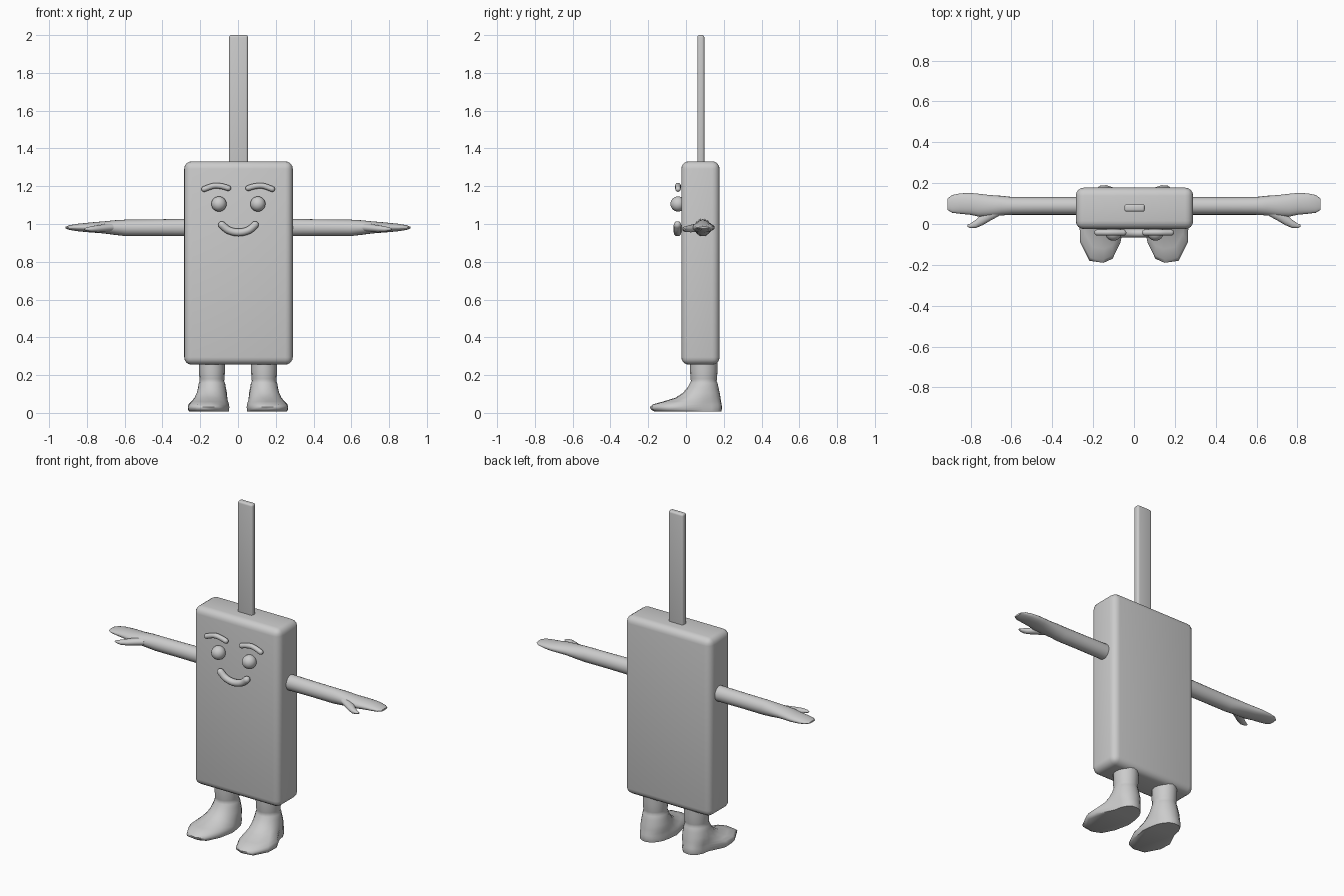
import bpy, bmesh, math
from mathutils import Vector

if "Cube" in bpy.data.objects:
    bpy.data.objects.remove(bpy.data.objects["Cube"])

grey = bpy.data.materials.new("plain grey")
grey.diffuse_color = (0.6, 0.6, 0.6, 1)
grey.use_nodes = True
grey.node_tree.nodes["Principled BSDF"].inputs["Base Color"].default_value = grey.diffuse_color


def finish(ob, angle=40):
    ob.data.materials.append(grey)
    bpy.ops.object.select_all(action='DESELECT')
    ob.select_set(True)
    bpy.context.view_layer.objects.active = ob
    bpy.ops.object.shade_smooth_by_angle(angle=math.radians(angle))
    return ob


def loft(name, rings):
    """Skin a list of equal-length point rings and cap both ends."""
    bm = bmesh.new()
    loops = [[bm.verts.new(p) for p in r] for r in rings]
    n = len(loops[0])
    for a, b in zip(loops, loops[1:]):
        for i in range(n):
            bm.faces.new((a[i], a[(i + 1) % n], b[(i + 1) % n], b[i]))
    bm.faces.new(loops[0])
    bm.faces.new(loops[-1])
    bmesh.ops.recalc_face_normals(bm, faces=bm.faces)
    me = bpy.data.meshes.new(name)
    bm.to_mesh(me)
    bm.free()
    ob = bpy.data.objects.new(name, me)
    bpy.context.collection.objects.link(ob)
    return finish(ob, 60)


def rounded_box(name, lo, hi, radius):
    lo, hi = Vector(lo), Vector(hi)
    bpy.ops.mesh.primitive_cube_add(size=1, location=(lo + hi) / 2)
    ob = bpy.context.object
    ob.name = name
    ob.scale = hi - lo
    bpy.ops.object.transform_apply(location=False, rotation=False, scale=True)
    mod = ob.modifiers.new("round edges", 'BEVEL')
    mod.width, mod.segments = radius, 4
    bpy.ops.object.modifier_apply(modifier=mod.name)
    return finish(ob)


def tube(name, pts, radius):
    """Round-ended bar that follows a smooth path."""
    path = []
    for i in range(len(pts) - 1):
        p0, p1 = Vector(pts[max(i - 1, 0)]), Vector(pts[i])
        p2, p3 = Vector(pts[i + 1]), Vector(pts[min(i + 2, len(pts) - 1)])
        for k in range(6):
            t = k / 6
            path.append(0.5 * (2 * p1 + (p2 - p0) * t + (2 * p0 - 5 * p1 + 4 * p2 - p3) * t * t
                               + (3 * p1 - p0 - 3 * p2 + p3) * t ** 3))
    path.append(Vector(pts[-1]))
    rings = []

    def ring(c, d, r):
        side = Vector((0, 1, 0))
        up = d.cross(side)
        rings.append([c + r * (math.cos(a) * side + math.sin(a) * up)
                      for a in (math.tau * k / 12 for k in range(12))])

    d0 = (path[1] - path[0]).normalized()
    d1 = (path[-1] - path[-2]).normalized()
    caps = [math.radians(a) for a in (80, 55, 28)]
    for a in caps:
        ring(path[0] - d0 * radius * math.sin(a), d0, radius * math.cos(a))
    for i, p in enumerate(path):
        d = (path[min(i + 1, len(path) - 1)] - path[max(i - 1, 0)]).normalized()
        ring(p, d, radius)
    for a in reversed(caps):
        ring(path[-1] + d1 * radius * math.sin(a), d1, radius * math.cos(a))
    return loft(name, rings)


# Slab body and the stick on top
rounded_box("body", (-0.285, -0.025, 0.255), (0.29, 0.178, 1.332), 0.04)
rounded_box("stick", (-0.047, 0.06, 1.28), (0.053, 0.097, 2.0), 0.012)

# Mouth
tube("mouth", [(-0.085, -0.045, 0.995), (-0.05, -0.045, 0.967), (0.003, -0.045, 0.955),
               (0.056, -0.045, 0.967), (0.09, -0.045, 0.995)], 0.02)

# Arm stations: x, y min, y max, z min, z max
ARM = [(0.26, 0.045, 0.132, 0.935, 1.028), (0.45, 0.045, 0.132, 0.937, 1.024),
       (0.595, 0.045, 0.132, 0.936, 1.023), (0.65, 0.042, 0.138, 0.942, 1.02),
       (0.71, 0.036, 0.142, 0.95, 1.014), (0.76, 0.036, 0.148, 0.954, 1.01),
       (0.80, 0.045, 0.152, 0.957, 1.006), (0.85, 0.05, 0.15, 0.962, 1.001),
       (0.89, 0.055, 0.142, 0.968, 0.994), (0.912, 0.068, 0.125, 0.976, 0.986)]
THUMB = [(0.66, 0.04, 0.10, 0.96, 1.005), (0.70, 0.018, 0.08, 0.958, 1.0),
         (0.74, -0.005, 0.055, 0.956, 0.994), (0.775, -0.02, 0.02, 0.958, 0.988),
         (0.80, -0.02, 0.003, 0.964, 0.982), (0.815, -0.014, -0.004, 0.969, 0.976)]
# Shoe outline seen from above, starting at the outer side and going to the back
SOLE = [(0.215, 0.09), (0.207, 0.135), (0.19, 0.17), (0.165, 0.188), (0.135, 0.19),
        (0.105, 0.18), (0.083, 0.155), (0.066, 0.125), (0.055, 0.08), (0.046, 0.01),
        (0.066, -0.09), (0.105, -0.17), (0.15, -0.19), (0.218, -0.18), (0.264, -0.09),
        (0.266, -0.01)]
# Leg and shoe levels: z, blend from leg to sole, leg radius
LEG = [(0.008, 0.9, 0.07), (0.018, 0.98, 0.07), (0.032, 1.0, 0.07), (0.046, 0.92, 0.075),
       (0.06, 0.66, 0.082), (0.08, 0.33, 0.085), (0.105, 0.14, 0.083), (0.135, 0.04, 0.077),
       (0.158, 0, 0.073), (0.168, 0, 0.068), (0.18, 0, 0.07), (0.23, 0, 0.073), (0.30, 0, 0.073)]


def oval_rings(stations, s):
    return [[(s * x, (y0 + y1) / 2 + (y1 - y0) / 2 * math.cos(a),
              (z0 + z1) / 2 + (z1 - z0) / 2 * math.sin(a))
             for a in (math.tau * k / 20 for k in range(20))]
            for x, y0, y1, z0, z1 in stations]


for s, side in ((-1, "left"), (1, "right")):
    # Arm with a flat mitten hand and thumb
    loft(side + "_arm", oval_rings(ARM, s))
    loft(side + "_thumb", oval_rings(THUMB, s))

    # Leg running into a pointed shoe
    rings = []
    for z, t, r in LEG:
        ring = []
        for k, (sx, sy) in enumerate(SOLE):
            a = math.tau * k / len(SOLE)
            x, y = 0.138 + r * 0.95 * math.cos(a), 0.094 + r * math.sin(a)
            ring.append((s * (x + (sx - x) * t), y + (sy - y) * t, z))
        rings.append(ring)
    loft(side + "_leg", rings)

    # Eye
    bpy.ops.mesh.primitive_uv_sphere_add(segments=24, ring_count=14, radius=0.04,
                                         location=(0.002 + s * 0.103, -0.042, 1.106))
    bpy.context.object.name = side + "_eye"
    finish(bpy.context.object)

    # Eyebrow
    tube(side + "_eyebrow", [(0.001 + s * x, -0.042, z) for x, z in
                             ((0.053, 1.19), (0.09, 1.2), (0.13, 1.202), (0.18, 1.185))], 0.015)
